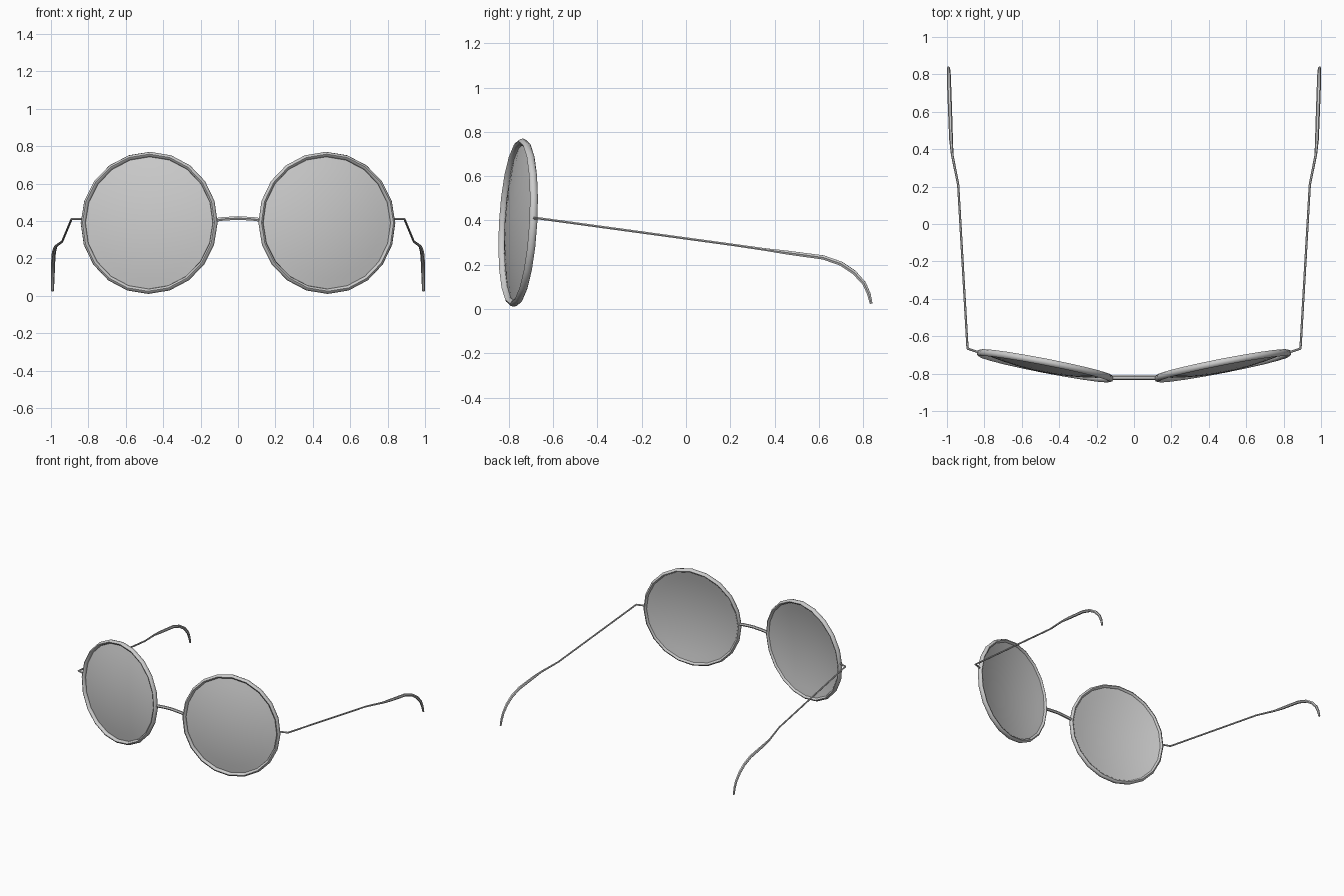
import bpy, bmesh, math
from mathutils import Matrix, Vector

cube = bpy.data.objects.get("Cube")
if cube:
    bpy.data.objects.remove(cube, do_unlink=True)


def material(name, grey, alpha=1.0):
    m = bpy.data.materials.new(name)
    m.use_nodes = True
    m.diffuse_color = (grey, grey, grey, alpha)
    shader = m.node_tree.nodes["Principled BSDF"]
    shader.inputs["Base Color"].default_value = (grey, grey, grey, 1)
    shader.inputs["Alpha"].default_value = alpha
    return m


METAL = material("grey metal", 0.6)
GLASS = material("grey lens", 0.6, 0.85)


def finish(obj, mat):
    obj.data.materials.clear()
    obj.data.materials.append(mat)
    bpy.ops.object.select_all(action="DESELECT")
    obj.select_set(True)
    bpy.context.view_layer.objects.active = obj
    bpy.ops.object.shade_smooth_by_angle(angle=math.radians(50))


def wire(name, points):
    """Round wire through (x, y, z, radius) points, turned into a mesh."""
    curve = bpy.data.curves.new(name + "_path", "CURVE")
    curve.dimensions = "3D"
    curve.bevel_depth = 1.0
    curve.bevel_resolution = 1
    curve.use_fill_caps = True
    spline = curve.splines.new("POLY")
    spline.points.add(len(points) - 1)
    for p, (x, y, z, r) in zip(spline.points, points):
        p.co = (x, y, z, 1)
        p.radius = r
    path = bpy.data.objects.new(name + "_path", curve)
    bpy.context.collection.objects.link(path)
    graph = bpy.context.evaluated_depsgraph_get()
    mesh = bpy.data.meshes.new_from_object(path.evaluated_get(graph))
    bpy.data.objects.remove(path, do_unlink=True)
    obj = bpy.data.objects.new(name, mesh)
    bpy.context.collection.objects.link(obj)
    finish(obj, METAL)


SIDES = 20
LENS_R, BULGE = 0.358, 0.04


def lens_mesh(name):
    """Shallow dome spun from an arc, bulging along +z."""
    bm = bmesh.new()
    rings = 6
    arc = [bm.verts.new((LENS_R * i / rings, 0, BULGE * (1 - (i / rings) ** 2)))
           for i in range(rings + 1)]
    edges = [bm.edges.new(pair) for pair in zip(arc, arc[1:])]
    bmesh.ops.spin(bm, geom=arc + edges, cent=(0, 0, 0), axis=(0, 0, 1),
                   angle=math.tau, steps=SIDES)
    bmesh.ops.remove_doubles(bm, verts=bm.verts, dist=0.0005)
    bm.normal_update()
    bmesh.ops.reverse_faces(bm, faces=[f for f in bm.faces if f.normal.z < 0])
    mesh = bpy.data.meshes.new(name)
    bm.to_mesh(mesh)
    bm.free()
    return mesh


for side, s in (("left", 1), ("right", -1)):
    # Rim and lens share one frame, wrapped back and leaning slightly
    place = (Matrix.Translation(Vector((s * 0.475, -0.758, 0.39)))
             @ Matrix.Rotation(s * math.radians(11), 4, "Z")
             @ Matrix.Rotation(math.radians(90 - 3.2), 4, "X"))

    bpy.ops.mesh.primitive_torus_add(major_segments=SIDES, minor_segments=8,
                                     major_radius=0.367, minor_radius=0.0135)
    rim = bpy.context.object
    rim.name = side + "_rim"
    rim.data.transform(place @ Matrix.Diagonal((0.98, 1, 1.35, 1)))
    finish(rim, METAL)

    lens = bpy.data.objects.new(side + "_lens", lens_mesh(side + "_lens"))
    bpy.context.collection.objects.link(lens)
    lens.data.transform(place @ Matrix.Translation((0, 0, -0.006))
                        @ Matrix.Diagonal((0.98, 1, 1, 1)))
    finish(lens, GLASS)

    # Hinge stub from the rim to the temple
    wire(side + "_hinge", [(s * 0.825, -0.688, 0.41, 0.006),
                           (s * 0.892, -0.665, 0.41, 0.006)])

    # Temple wire with a thicker, hooked ear tip
    temple = [(0.89, -0.668, 0.41, 0.006), (0.94, 0.21, 0.29, 0.006),
              (0.972, 0.37, 0.267, 0.007), (0.978, 0.45, 0.256, 0.01),
              (0.984, 0.62, 0.233, 0.011), (0.987, 0.7, 0.205, 0.011),
              (0.989, 0.76, 0.165, 0.011), (0.99, 0.805, 0.115, 0.01),
              (0.991, 0.825, 0.07, 0.009), (0.992, 0.836, 0.025, 0.007)]
    wire(side + "_temple", [(s * x, y, z, r) for x, y, z, r in temple])

# Gently arched bridge between the rims
wire("bridge", [(x, -0.822, 0.416 - 0.7 * x * x, 0.011)
                for x in (-0.125, -0.08, 0, 0.08, 0.125)])
